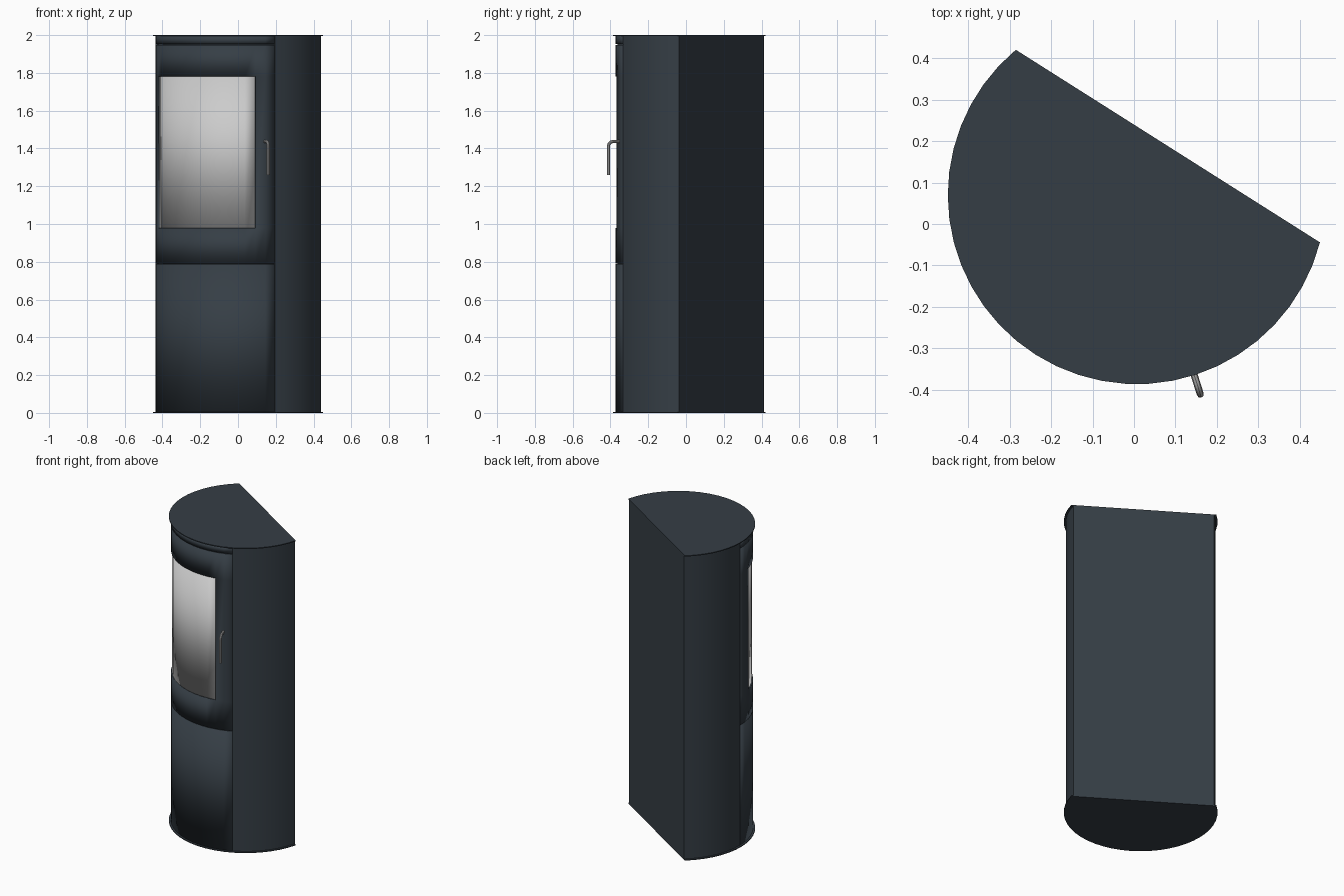
import bpy, bmesh, math
from mathutils import Vector

if "Cube" in bpy.data.objects:
    bpy.data.objects.remove(bpy.data.objects["Cube"])

CX, CY = 0.007, 0.07              # axis of the round body
FRONT = math.radians(237.66)      # direction the door faces (opposite the flat back)
BACK = 0.14                       # distance from axis to the flat back
R_BODY, R_PLATE, R_CORE = 0.445, 0.457, 0.433
SEAM, WINDOW = 57.3, 43.4         # half angles of door and window


def material(name, rgb):
    m = bpy.data.materials.new(name)
    m.diffuse_color = (*rgb, 1)
    m.use_nodes = True
    m.node_tree.nodes["Principled BSDF"].inputs["Base Color"].default_value = m.diffuse_color
    return m


DARK = material("dark_steel", (0.036, 0.048, 0.06))
GLASS = material("pale_glass", (0.62, 0.62, 0.62))
METAL = material("handle_metal", (0.4, 0.4, 0.4))


def polar(deg, r, z=0.0):
    a = FRONT + math.radians(deg)
    return Vector((CX + r * math.cos(a), CY + r * math.sin(a), z))


def span(a, b, n):
    return [a + (b - a) * i / n for i in range(n + 1)]


def finish(ob, mat):
    ob.data.materials.append(mat)
    bpy.ops.object.select_all(action='DESELECT')
    ob.select_set(True)
    bpy.context.view_layer.objects.active = ob
    bpy.ops.object.shade_smooth_by_angle(angle=math.radians(30))


def from_bmesh(name, bm, mat):
    me = bpy.data.meshes.new(name)
    bm.to_mesh(me)
    bm.free()
    ob = bpy.data.objects.new(name, me)
    bpy.context.collection.objects.link(ob)
    return ob


def prism(name, outline, z0, z1, mat):
    bm = bmesh.new()
    face = bm.faces.new([bm.verts.new((p.x, p.y, z0)) for p in outline])
    ext = bmesh.ops.extrude_face_region(bm, geom=[face])
    bmesh.ops.translate(bm, vec=(0, 0, z1 - z0),
                        verts=[v for v in ext["geom"] if isinstance(v, bmesh.types.BMVert)])
    bmesh.ops.recalc_face_normals(bm, faces=bm.faces)
    finish(from_bmesh(name, bm, mat), mat)


def curved_panel(name, angles, heights, r, thickness, mat, hole=None):
    bm = bmesh.new()
    grid = [[bm.verts.new(polar(a, r, z)) for a in angles] for z in heights]
    for j in range(len(heights) - 1):
        for i in range(len(angles) - 1):
            if hole and j == 1 and abs((angles[i] + angles[i + 1]) / 2) < hole:
                continue
            bm.faces.new((grid[j][i], grid[j][i + 1], grid[j + 1][i + 1], grid[j + 1][i]))
    ob = from_bmesh(name, bm, mat)
    mod = ob.modifiers.new("thickness", 'SOLIDIFY')
    mod.thickness = thickness
    mod.offset = -1
    finish(ob, mat)


# Top and base plates, overhanging the round side slightly
end = 180 - math.degrees(math.acos(BACK / R_PLATE))
plate = [polar(a, R_PLATE) for a in span(-end, end, 30)]
prism("base_plate", plate, 0, 0.006, DARK)
prism("top_plate", plate, 1.994, 2.0, DARK)

# Body with flat back, full-radius sides and a shallow step behind the door
end = 180 - math.degrees(math.acos(BACK / R_BODY))
body = ([polar(a, R_BODY) for a in span(-end, -SEAM, 7)]
        + [polar(a, R_CORE) for a in span(-SEAM, SEAM, 16)]
        + [polar(a, R_BODY) for a in span(SEAM, end, 7)])
prism("body", body, 0.006, 1.994, DARK)

# Front panels: lower panel, door with window opening, top strip
s = SEAM - 0.25
front = [-s, -50.4] + span(-WINDOW, WINDOW, 12) + [50.4, s]
curved_panel("lower_front_panel", front, [0.006, 0.788], R_BODY, 0.011, DARK)
curved_panel("door", front, [0.792, 0.98, 1.78, 1.948], R_BODY, 0.011, DARK, hole=WINDOW)
curved_panel("top_front_strip", front, [1.952, 1.994], R_BODY, 0.011, DARK)
curved_panel("window_glass", span(-WINDOW, WINDOW, 12), [0.98, 1.78], 0.437, 0.002, GLASS)

# Door handle: a bar coming straight out and bending down
H_ANG, H_R, H_TOP, BEND = 50.0, 0.505, 1.437, 0.028
path = [polar(H_ANG, 0.438, H_TOP)]
for t in span(90, 0, 6):
    t = math.radians(t)
    path.append(polar(H_ANG, H_R - BEND + BEND * math.cos(t), H_TOP - BEND + BEND * math.sin(t)))
path.append(polar(H_ANG, H_R, 1.26))
cu = bpy.data.curves.new("handle", 'CURVE')
cu.dimensions = '3D'
cu.bevel_depth = 0.0085
cu.bevel_resolution = 2
cu.use_fill_caps = True
sp = cu.splines.new('POLY')
sp.points.add(len(path) - 1)
for pt, p in zip(sp.points, path):
    pt.co = (*p, 1)
handle = bpy.data.objects.new("handle", cu)
bpy.context.collection.objects.link(handle)
bpy.ops.object.select_all(action='DESELECT')
handle.select_set(True)
bpy.context.view_layer.objects.active = handle
bpy.ops.object.convert(target='MESH')
finish(bpy.context.view_layer.objects.active, METAL)
